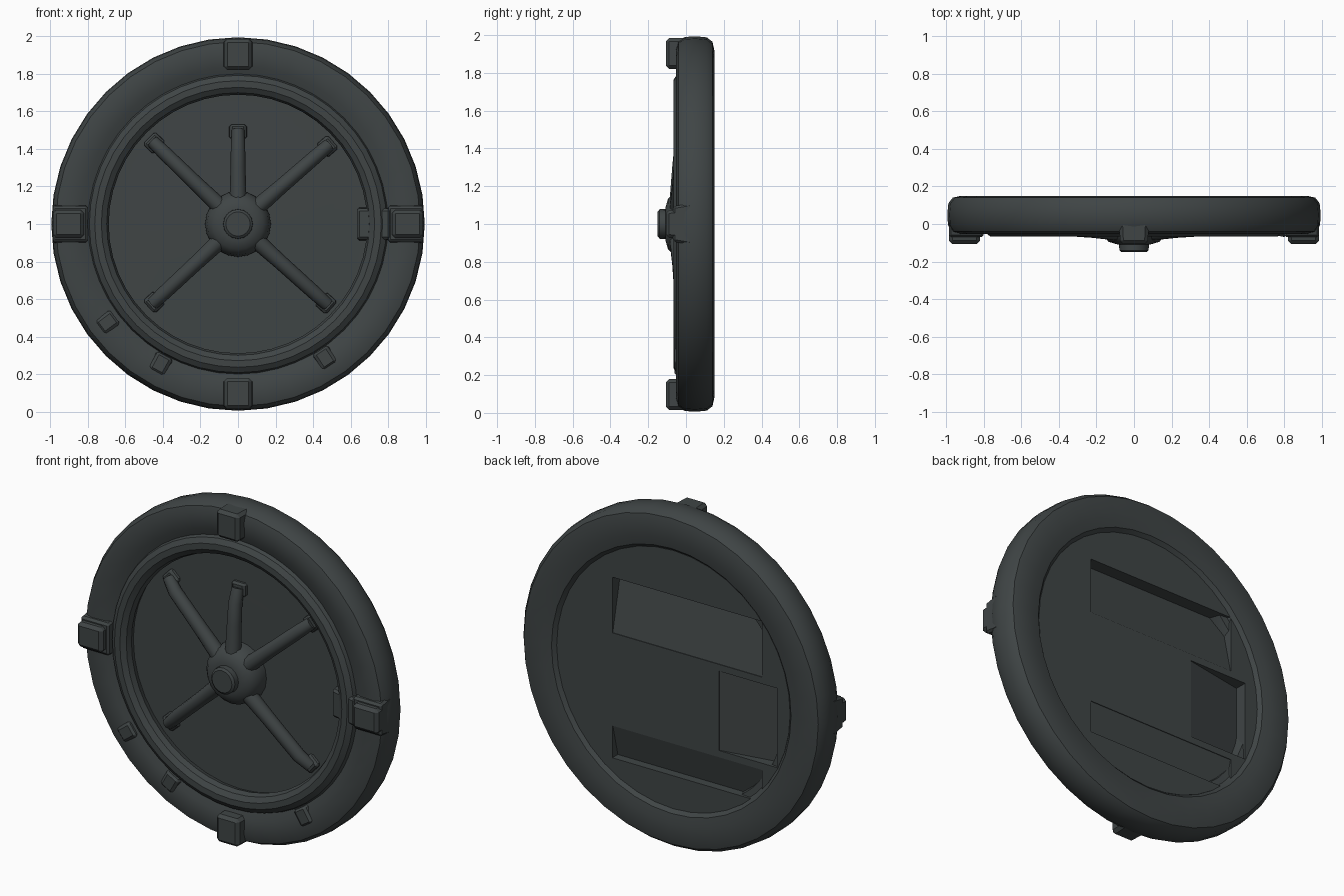
import bpy, bmesh, math
from mathutils import Vector, Matrix

if "Cube" in bpy.data.objects:
    bpy.data.objects.remove(bpy.data.objects["Cube"])

C = Vector((0, 0, 1.0))
mat = bpy.data.materials.new("dark grey iron")
mat.diffuse_color = (0.050, 0.059, 0.060, 1)
mat.use_nodes = True
mat.node_tree.nodes["Principled BSDF"].inputs["Base Color"].default_value = mat.diffuse_color


def finish(name, bm, smooth=35):
    bmesh.ops.recalc_face_normals(bm, faces=bm.faces[:])
    me = bpy.data.meshes.new(name)
    bm.to_mesh(me)
    bm.free()
    me.materials.append(mat)
    ob = bpy.data.objects.new(name, me)
    bpy.context.collection.objects.link(ob)
    if smooth:
        bpy.ops.object.select_all(action='DESELECT')
        ob.select_set(True)
        bpy.context.view_layer.objects.active = ob
        bpy.ops.object.shade_smooth_by_angle(angle=math.radians(smooth))
    return ob


def lathe(name, profile, n=40, closed=True):
    """Turn (radius, y) points around the wheel's y axis."""
    bm = bmesh.new()
    rings = []
    for r, y in profile:
        if r == 0:
            rings.append([bm.verts.new(C + Vector((0, y, 0)))] * n)
        else:
            rings.append([bm.verts.new(C + Vector((r * math.cos(2 * math.pi * i / n), y,
                          r * math.sin(2 * math.pi * i / n)))) for i in range(n)])
    count = len(rings) if closed else len(rings) - 1
    for k in range(count):
        a, b = rings[k], rings[(k + 1) % len(rings)]
        for i in range(n):
            j = (i + 1) % n
            vs = list(dict.fromkeys([a[i], a[j], b[j], b[i]]))
            if len(vs) > 2:
                bm.faces.new(vs)
    return finish(name, bm)


def block(name, angle, r0, r1, width, y0, y1, taper=0.85, slope=0.0, bevel=0.012):
    """Block on the wheel face; its front is tapered, its inner end can slope back."""
    bm = bmesh.new()
    rot = Matrix.Rotation(-math.radians(angle), 3, 'Y')
    bmesh.ops.create_cube(bm, size=1)
    for v in bm.verts:
        front, inner = v.co.y < 0, v.co.x < 0
        w = width * (taper if front else 1)
        y = y0 + (slope if inner else 0) if front else y1
        v.co = C + rot @ Vector((r0 if inner else r1, y, math.copysign(w / 2, v.co.z)))
    bmesh.ops.recalc_face_normals(bm, faces=bm.faces[:])
    bm.normal_update()
    bmesh.ops.bevel(bm, geom=bm.edges[:], offset=bevel, segments=1, affect='EDGES')
    return finish(name, bm, 25)


def rod(name, points, radii, n=10):
    """Round bar through points."""
    bm = bmesh.new()
    side = (points[-1] - points[0]).cross(Vector((0, 1, 0))).normalized()
    rings = []
    for k, (p, r) in enumerate(zip(points, radii)):
        d = (points[min(k + 1, len(points) - 1)] - points[max(k - 1, 0)]).normalized()
        up = side.cross(d)
        rings.append([bm.verts.new(p + r * (side * math.cos(2 * math.pi * i / n)
                      + up * math.sin(2 * math.pi * i / n))) for i in range(n)])
    for a, b in zip(rings, rings[1:]):
        for i in range(n):
            bm.faces.new((a[i], a[(i + 1) % n], b[(i + 1) % n], b[i]))
    bm.faces.new(rings[0])
    bm.faces.new(rings[-1])
    return finish(name, bm, 40)


# heavy outer rim, with a bevelled step down to the back plate
lathe("outer_rim", [(0.93, -0.052), (0.97, -0.04), (0.99, -0.005), (0.994, 0.05), (0.988, 0.11),
                    (0.965, 0.14), (0.92, 0.15), (0.84, 0.148), (0.785, 0.138), (0.755, 0.105),
                    (0.72, 0.10), (0.70, 0.03), (0.70, 0.0), (0.79, -0.02), (0.84, -0.047)])

# raised round ring on the front
lathe("front_ring", [(0.745 + 0.057 * math.cos(math.tau * k / 10),
                      -0.015 + 0.055 * math.sin(math.tau * k / 10)) for k in range(10)], 48)

# centre plate
BACK = 0.118
plate = lathe("centre_plate", [(0, 0.015), (0.45, 0.02), (0.73, 0.02), (0.765, 0.07),
                               (0.765, BACK), (0, BACK)], 40, False)


# sloping recesses in the back, shallow at one side and deep at the other
def recess(x0, x1, z0, z1, depth):
    bm = bmesh.new()
    bmesh.ops.create_cube(bm, size=1)
    for v in bm.verts:
        x, z = (x0 if v.co.x < 0 else x1), (z0 if v.co.z < 0 else z1)
        v.co = Vector((x, 0.16 if v.co.y > 0 else BACK - depth(x, z), z))
    cut = finish("recess_cutter", bm, 0)
    cut.hide_render = True
    cut.hide_viewport = True
    mod = plate.modifiers.new("recess", 'BOOLEAN')
    mod.operation = 'DIFFERENCE'
    mod.solver = 'EXACT'
    mod.object = cut


recess(-0.58, 0.40, 1.17, 1.50, lambda x, z: 0.004 + 0.22 * (z - 1.17))
recess(-0.58, 0.40, 0.43, 0.62, lambda x, z: 0.004 + 0.25 * (0.62 - z))
recess(-0.68, -0.30, 0.66, 1.13, lambda x, z: 0.004 + 0.18 * (-0.30 - x))

# hub with round boss
lathe("hub", [(0, -0.11), (0.09, -0.108), (0.135, -0.095), (0.165, -0.06), (0.175, -0.01),
              (0.175, 0.03), (0, 0.03)], 20, False)
lathe("hub_boss", [(0, -0.15), (0.065, -0.15), (0.078, -0.14), (0.08, -0.09), (0, -0.09)], 16, False)

# five spokes bending back to the plate
for a, length in ((90, 0.50), (136, 0.63), (41, 0.64), (223, 0.62), (318, 0.64)):
    d = Vector((math.cos(math.radians(a)), 0, math.sin(math.radians(a))))
    path = [(0.1, -0.045), (0.3, -0.035), (length - 0.08, -0.025), (length, 0.0)]
    rod("spoke", [C + d * r + Vector((0, y, 0)) for r, y in path], (0.046, 0.04, 0.038, 0.034))
    block("spoke_foot", a, length - 0.05, length + 0.03, 0.10, -0.005, 0.04)

# four clamps on the rim, the side ones on wider bases
for a in (0, 90, 180, 270):
    block("rim_clamp", a, 0.82, 0.985, 0.16, -0.107, 0.03, 0.92, 0, 0.018)
for a in (0, 180):
    block("clamp_base", a, 0.80, 0.985, 0.22, -0.07, 0.03)
block("inner_clamp", 0, 0.635, 0.81, 0.18, -0.072, 0.03, 0.9, 0.04)

# small lugs scattered on the rim
for a, r in ((217, 0.87), (241, 0.85), (303, 0.85)):
    block("rim_lug", a, r - 0.05, r + 0.05, 0.12, -0.06, 0.0, 0.7)
